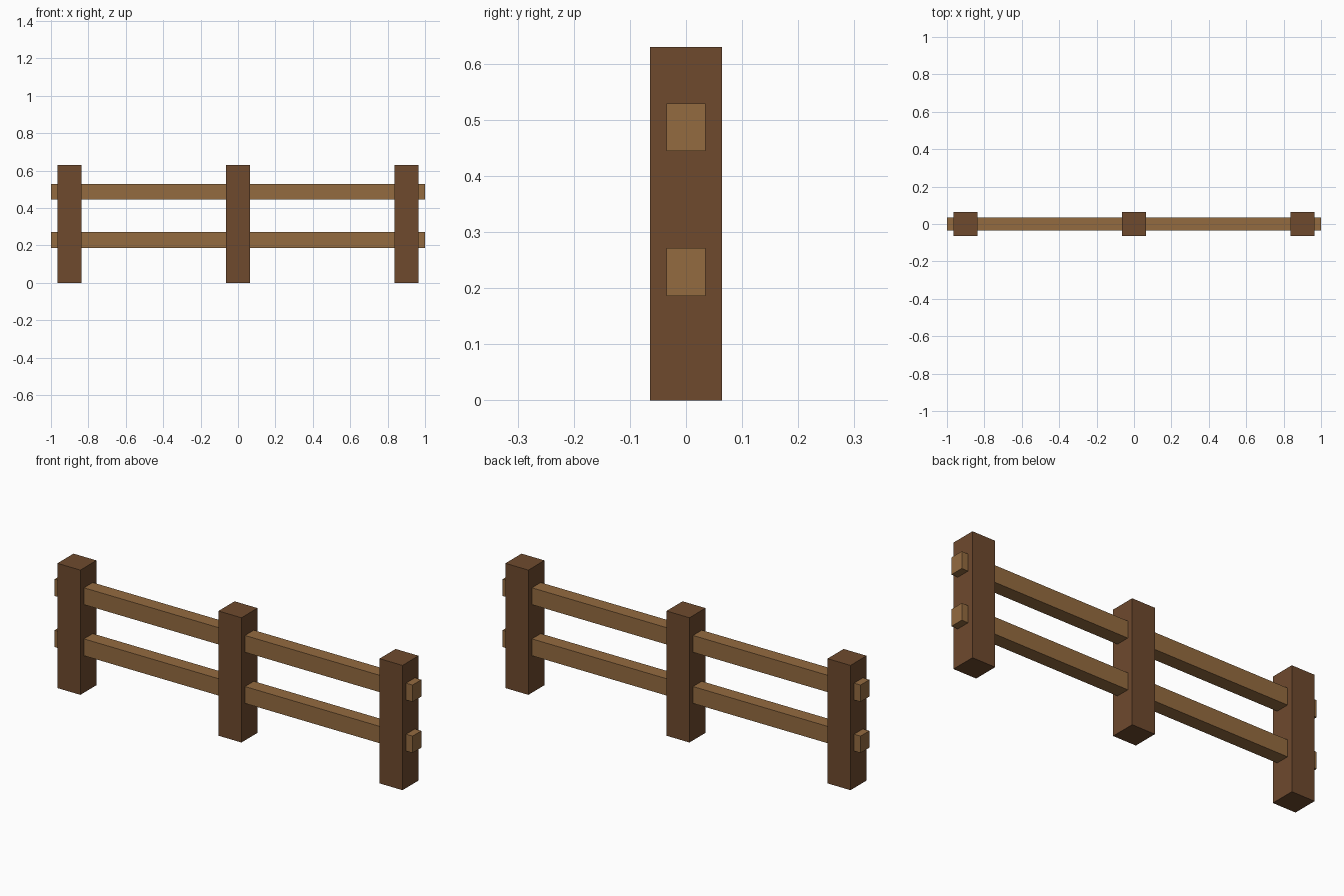
import bpy

cube = bpy.data.objects.get("Cube")
if cube:
    bpy.data.objects.remove(cube, do_unlink=True)


def make_material(name, color):
    mat = bpy.data.materials.new(name)
    mat.use_nodes = True
    mat.diffuse_color = (*color, 1)
    bsdf = next(n for n in mat.node_tree.nodes if n.type == 'BSDF_PRINCIPLED')
    bsdf.inputs["Base Color"].default_value = (*color, 1)
    return mat


def box(name, center, size, mat):
    bpy.ops.mesh.primitive_cube_add(size=1, location=center)
    obj = bpy.context.object
    obj.name = name
    obj.scale = size
    bpy.ops.object.transform_apply(location=False, rotation=False, scale=True)
    obj.data.materials.append(mat)
    return obj


dark_wood = make_material("dark wood", (0.156, 0.068, 0.027))
light_wood = make_material("light wood", (0.296, 0.147, 0.051))

# Upright posts
POST_HEIGHT = 0.63
for side, x in (("right", -0.9), ("middle", 0), ("left", 0.9)):
    box(side + "_post", (x, 0, POST_HEIGHT / 2), (0.128, 0.128, POST_HEIGHT), dark_wood)

# Rails running through the posts
for level, z in (("lower", 0.229), ("upper", 0.487)):
    box(level + "_rail", (0, 0, z), (2, 0.07, 0.085), light_wood)
